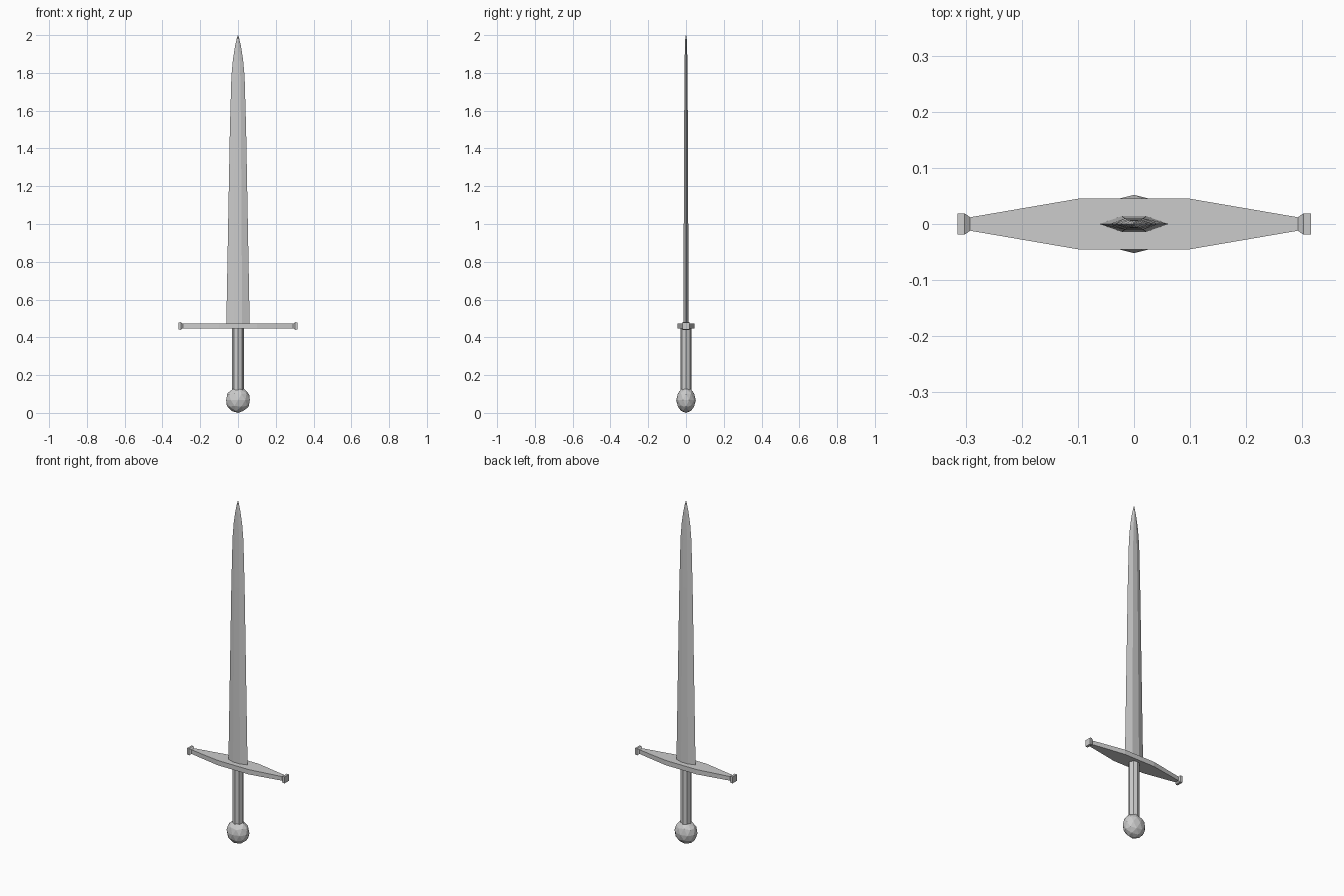
import bpy, bmesh
from math import cos, sin, pi

if "Cube" in bpy.data.objects:
    bpy.data.objects.remove(bpy.data.objects["Cube"])


def finish(name, bm):
    bmesh.ops.recalc_face_normals(bm, faces=bm.faces[:])
    me = bpy.data.meshes.new(name)
    bm.to_mesh(me)
    bm.free()
    ob = bpy.data.objects.new(name, me)
    bpy.context.collection.objects.link(ob)
    return ob


def loft(name, rings):
    """Skin a list of equal-length rings and cap both ends."""
    bm = bmesh.new()
    loops = [[bm.verts.new(p) for p in ring] for ring in rings]
    n = len(loops[0])
    for a, b in zip(loops, loops[1:]):
        for i in range(n):
            j = (i + 1) % n
            bm.faces.new((a[i], a[j], b[j], b[i]))
    bm.faces.new(loops[0][::-1])
    bm.faces.new(loops[-1])
    return finish(name, bm)


# Blade: flattened hexagon sections (z, half width, flat half width, half thickness)
def blade_ring(z, w, f, t):
    return [(w, 0, z), (f, t, z), (-f, t, z), (-w, 0, z), (-f, -t, z), (f, -t, z)]


blade_sections = [
    (0.46, 0.062, 0.022, 0.014),
    (1.50, 0.043, 0.016, 0.010),
    (1.78, 0.035, 0.012, 0.008),
    (1.87, 0.027, 0.009, 0.007),
    (1.94, 0.016, 0.005, 0.006),
    (1.98, 0.007, 0.002, 0.004),
    (2.00, 0.001, 0.0004, 0.001),
]
loft("blade", [blade_ring(*s) for s in blade_sections])


# Crossguard: rectangular sections along x, flared square ends
def guard_ring(x, y, h):
    return [(x, -y, 0.46 - h), (x, y, 0.46 - h), (x, y, 0.46 + h), (x, -y, 0.46 + h)]


half = [(0.10, 0.045, 0.014), (0.292, 0.012, 0.012), (0.302, 0.019, 0.020), (0.315, 0.019, 0.019)]
guard = [(-x, y, h) for x, y, h in reversed(half)] + half
loft("crossguard", [guard_ring(*s) for s in guard])

# Grip: eight-sided handle
loft("grip", [[(0.031 * cos(i * pi / 4), 0.029 * sin(i * pi / 4), z) for i in range(8)]
              for z in (0.11, 0.455)])

# Pommel: faceted ball, slightly flattened front to back
bm = bmesh.new()
bmesh.ops.create_icosphere(bm, subdivisions=2, radius=1)
for v in bm.verts:
    v.co = (v.co.x * 0.066, v.co.y * 0.052, v.co.z * 0.068 + 0.068)
finish("pommel", bm)
